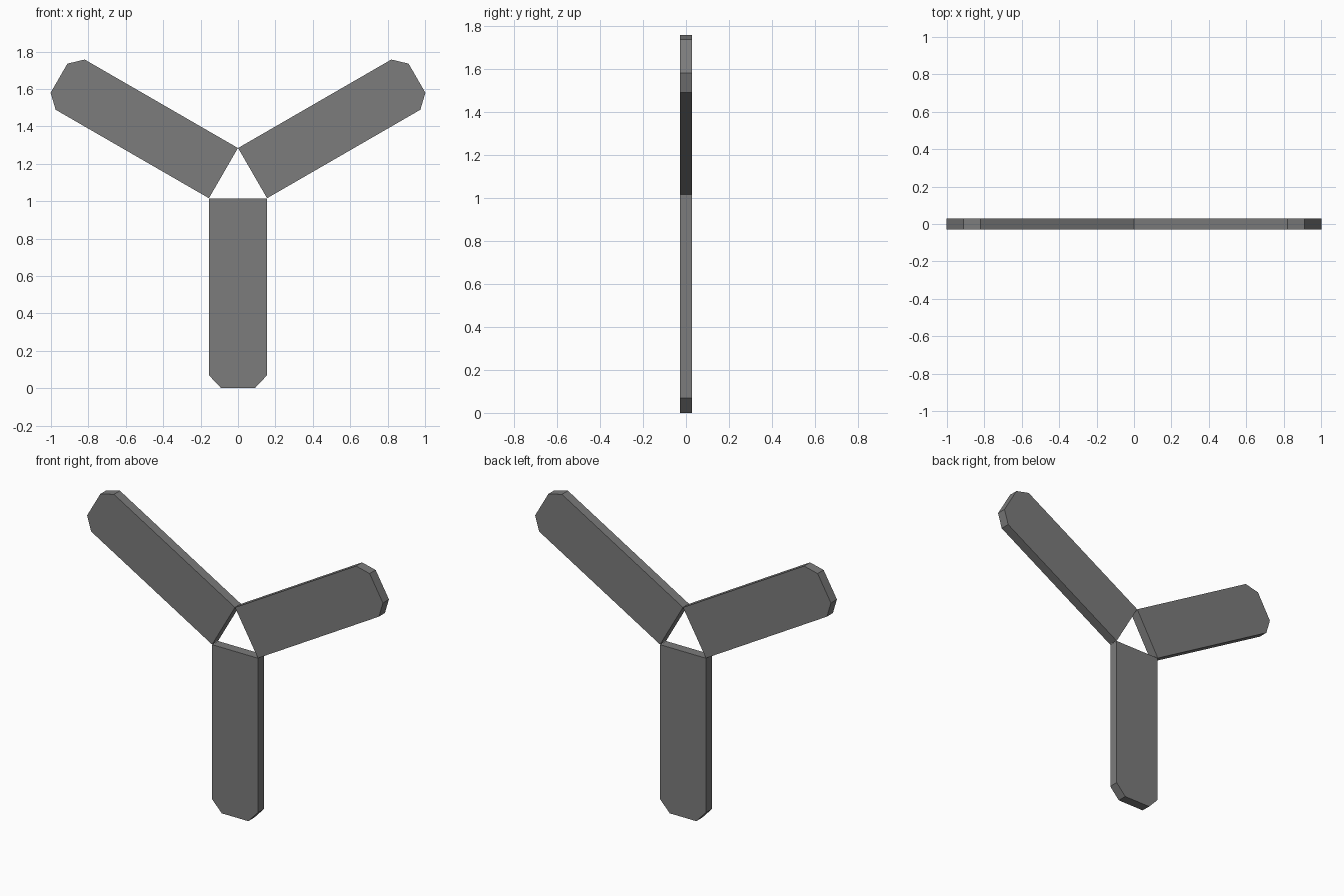
import bpy, bmesh, math

if "Cube" in bpy.data.objects:
    bpy.data.objects.remove(bpy.data.objects["Cube"])

HUB_Z = 1.105      # height of the rotor centre
HALF_T = 0.029     # half the blade thickness

grey = bpy.data.materials.new("dark grey")
grey.diffuse_color = (0.2, 0.2, 0.2, 1)
grey.use_nodes = True
grey.node_tree.nodes["Principled BSDF"].inputs["Base Color"].default_value = grey.diffuse_color

# Half outline of the downward blade, relative to the hub: (x, z)
half = [(0.155, -0.09), (0.155, -1.036), (0.09, -1.105)]
outline = half + [(-x, z) for x, z in reversed(half)]


def blade(name, angle):
    """Flat blade with clipped tip corners, turned about the hub."""
    c, s = math.cos(angle), math.sin(angle)
    bm = bmesh.new()
    verts = [bm.verts.new((x * c - z * s, -HALF_T, x * s + z * c + HUB_Z))
             for x, z in outline]
    face = bm.faces.new(verts)
    ext = bmesh.ops.extrude_face_region(bm, geom=[face], use_keep_orig=True)
    moved = [g for g in ext["geom"] if isinstance(g, bmesh.types.BMVert)]
    bmesh.ops.translate(bm, verts=moved, vec=(0, 2 * HALF_T, 0))
    bmesh.ops.recalc_face_normals(bm, faces=bm.faces)
    mesh = bpy.data.meshes.new(name)
    bm.to_mesh(mesh)
    bm.free()
    mesh.materials.append(grey)
    bpy.context.collection.objects.link(bpy.data.objects.new(name, mesh))


# Three blades meeting at their corners, leaving an open triangle
for i, name in enumerate(("lower_blade", "right_blade", "left_blade")):
    blade(name, i * math.tau / 3)
